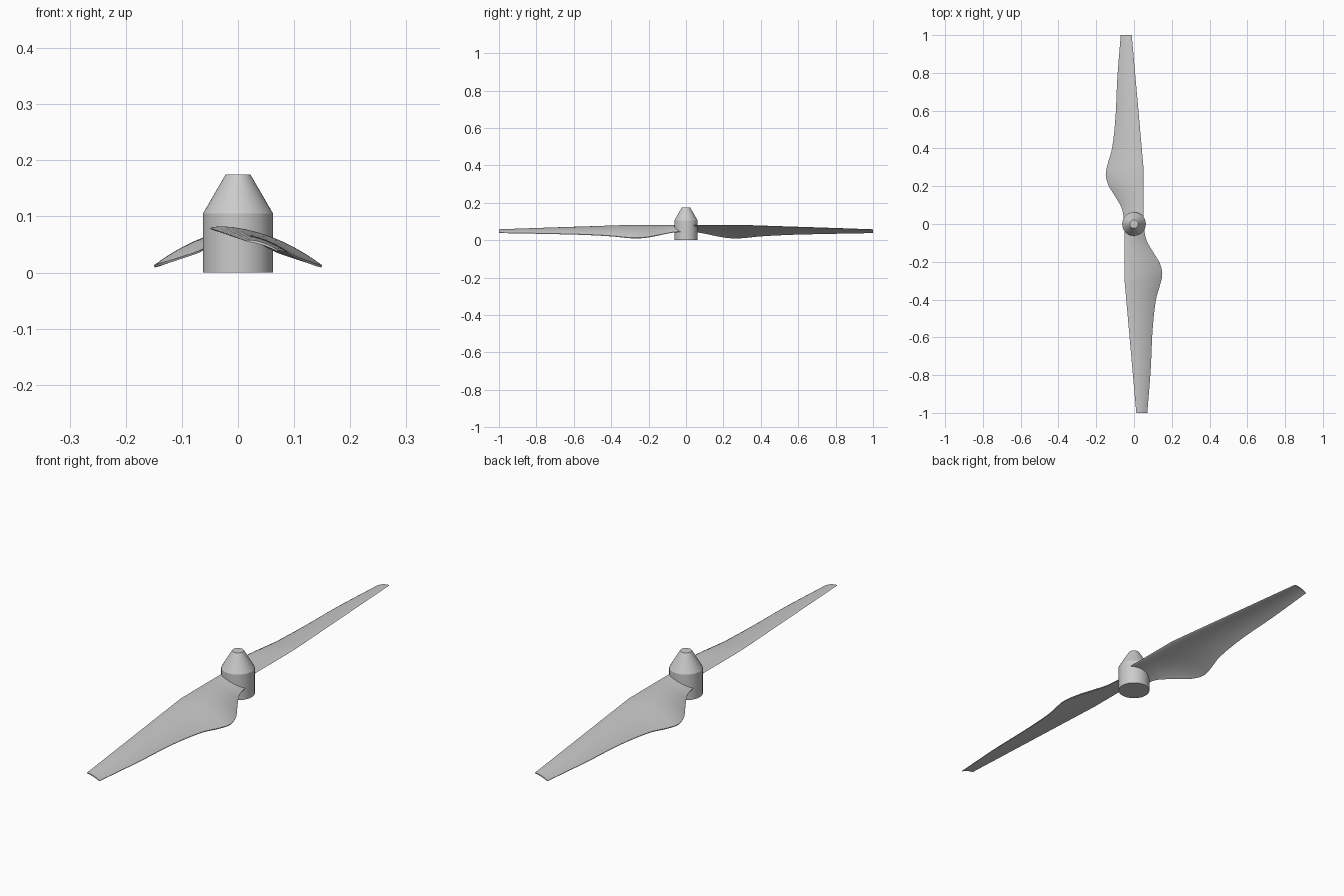
import bpy, bmesh, math
from mathutils import Vector

cube = bpy.data.objects.get("Cube")
if cube:
    bpy.data.objects.remove(cube, do_unlink=True)

grey = bpy.data.materials.new("light grey plastic")
grey.use_nodes = True
colour = (0.6, 0.6, 0.6, 1)
grey.diffuse_color = colour
grey.node_tree.nodes["Principled BSDF"].inputs["Base Color"].default_value = colour


def finish(name, bm, angle):
    bmesh.ops.recalc_face_normals(bm, faces=bm.faces)
    mesh = bpy.data.meshes.new(name)
    bm.to_mesh(mesh)
    bm.free()
    mesh.materials.append(grey)
    obj = bpy.data.objects.new(name, mesh)
    bpy.context.collection.objects.link(obj)
    bpy.ops.object.select_all(action='DESELECT')
    obj.select_set(True)
    bpy.context.view_layer.objects.active = obj
    bpy.ops.object.shade_smooth_by_angle(angle=math.radians(angle))
    return obj


def loft(bm, rings):
    """Skin closed rings of points and cap both ends."""
    loops = [[bm.verts.new(p) for p in ring] for ring in rings]
    n = len(loops[0])
    for a, b in zip(loops, loops[1:]):
        for i in range(n):
            j = (i + 1) % n
            bm.faces.new((a[i], a[j], b[j], b[i]))
    bm.faces.new(loops[0])
    bm.faces.new(loops[-1])


def curve_at(points, s, smooth=True):
    """Value on a curve through (s, x, z) points, smooth or straight."""
    k = 0
    while k < len(points) - 2 and s > points[k + 1][0]:
        k += 1
    p, q = points[k], points[k + 1]
    h = q[0] - p[0]
    t = (s - p[0]) / h

    def slope(i, axis):
        a, b = points[max(i - 1, 0)], points[min(i + 1, len(points) - 1)]
        return (b[axis] - a[axis]) / (b[0] - a[0])

    result = []
    for axis in (1, 2):
        a, b = p[axis], q[axis]
        if smooth:
            result.append((2*t**3 - 3*t*t + 1) * a + (t**3 - 2*t*t + t) * h * slope(k, axis)
                          + (3*t*t - 2*t**3) * b + (t**3 - t*t) * h * slope(k + 1, axis))
        else:
            result.append(a + (b - a) * t)
    return result


# Hub: straight barrel with a truncated cone nose
bm = bmesh.new()
profile = [(0.0625, 0), (0.0625, 0.105), (0.022, 0.175)]
loft(bm, [[(r * math.cos(math.tau * i / 64), r * math.sin(math.tau * i / 64), z)
           for i in range(64)] for r, z in profile])
finish("hub", bm, 25)

# Blade edges as (distance from the axis, x, z)
leading = [(0, -0.05, 0.079), (0.3, -0.05, 0.079), (1, 0.012, 0.057)]
trailing = [(0, 0.052, 0.045), (0.06, 0.058, 0.043), (0.1, 0.072, 0.036),
            (0.16, 0.108, 0.024), (0.21, 0.137, 0.015), (0.265, 0.149, 0.011),
            (0.32, 0.138, 0.014), (0.4, 0.116, 0.022), (0.56, 0.098, 0.03),
            (0.77, 0.088, 0.035), (1, 0.07, 0.039)]


def section(s, sign):
    """Cambered, round-nosed blade section at distance s."""
    front = Vector(curve_at(leading, s, False))
    back = Vector(curve_at(trailing, s))
    chord = back - front
    length = chord.length
    up = Vector((-chord.y, chord.x)) / length
    steps = 14
    upper, lower = [], []
    for i in range(steps + 1):
        u = (1 - math.cos(math.pi * i / steps)) / 2
        middle = front + chord * u + up * length * 0.26 * u * (1 - u)
        half = length * (0.075 * math.sqrt(u) * (1 - u) + 0.006 * min(1, u * 8)) + 0.0008 * u
        for side, d in ((upper, half), (lower, -half)):
            p = middle + up * d
            side.append((sign * p.x, -sign * s, p.y))
    return upper + lower[:0:-1]


# Two blades, half a turn apart
for name, sign in (("front_blade", 1), ("back_blade", -1)):
    bm = bmesh.new()
    loft(bm, [section(i / 80, sign) for i in range(81)])
    finish(name, bm, 40)
